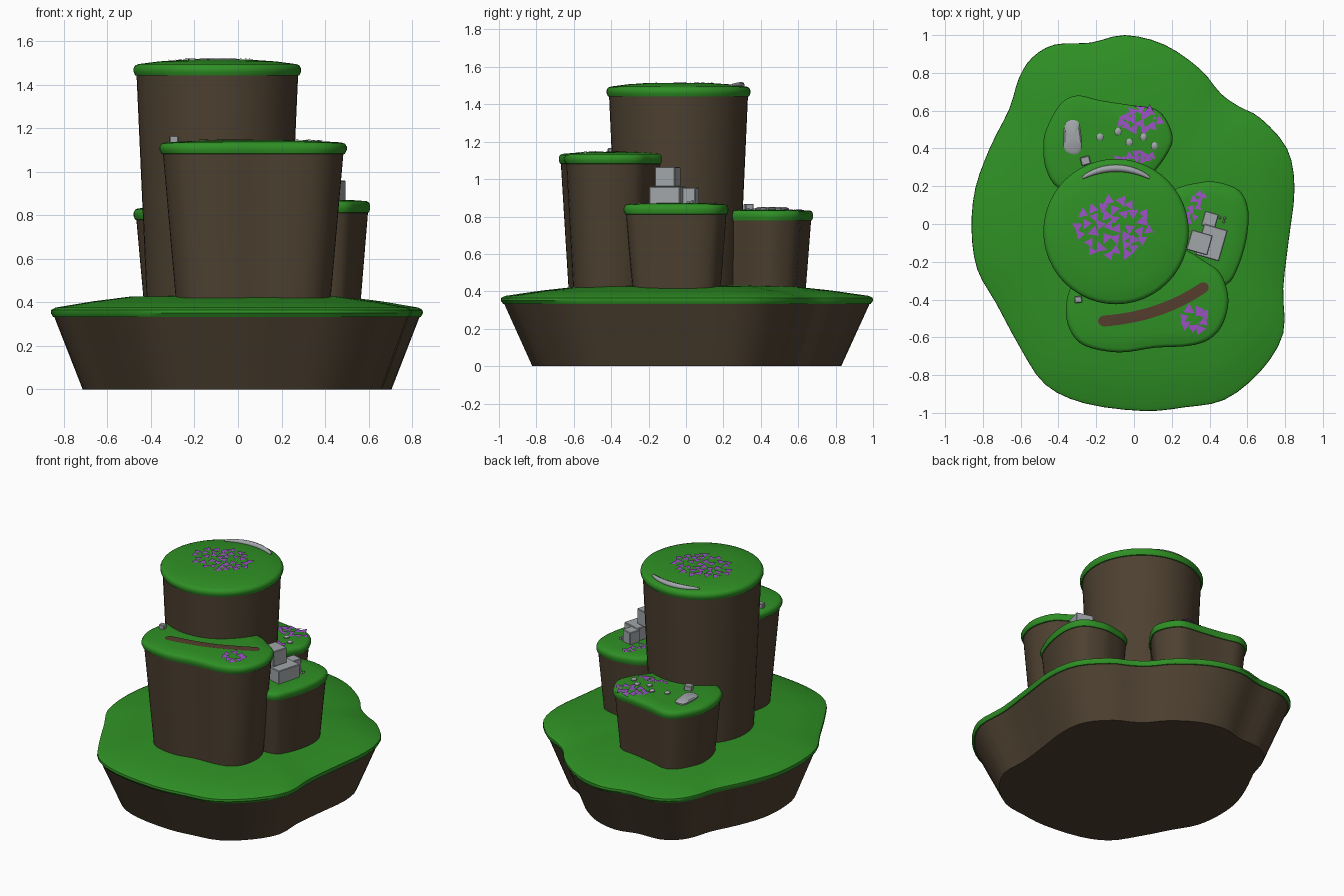
import bpy, bmesh, math, random
from mathutils import Vector, Matrix
from mathutils.bvhtree import BVHTree

if "Cube" in bpy.data.objects:
    bpy.data.objects.remove(bpy.data.objects["Cube"])

random.seed(4)


def material(name, rgb):
    m = bpy.data.materials.new(name)
    m.diffuse_color = (*rgb, 1)
    m.use_nodes = True
    m.node_tree.nodes["Principled BSDF"].inputs["Base Color"].default_value = m.diffuse_color
    return m


GRASS = material("grass green", (0.028, 0.28, 0.018))
DIRT = material("dirt brown", (0.075, 0.052, 0.030))
PATH = material("path brown", (0.090, 0.047, 0.027))
STONE = material("stone grey", (0.36, 0.38, 0.40))
PURPLE = material("flower purple", (0.33, 0.085, 0.55))


def finish(name, bm, mat, smooth=True):
    bmesh.ops.recalc_face_normals(bm, faces=bm.faces)
    me = bpy.data.meshes.new(name)
    bm.to_mesh(me)
    bm.free()
    ob = bpy.data.objects.new(name, me)
    bpy.context.collection.objects.link(ob)
    me.materials.append(mat)
    if smooth:
        bpy.ops.object.select_all(action='DESELECT')
        ob.select_set(True)
        bpy.context.view_layer.objects.active = ob
        bpy.ops.object.shade_smooth_by_angle(angle=math.radians(42))
    return ob


def smooth_loop(pts, n=4):
    """Closed Catmull-Rom loop through the outline points."""
    out, k = [], len(pts)
    for i in range(k):
        a, b, c, d = (Vector(pts[(i + j) % k]) for j in (-1, 0, 1, 2))
        for s in range(n):
            t = s / n
            out.append(0.5 * (2 * b + (c - a) * t + (2 * a - 5 * b + 4 * c - d) * t * t
                              + (3 * b - a - 3 * c + d) * t ** 3))
    return out


def loft(name, loop, centre, rings, mat):
    """Stack of scaled copies of an outline: rings are (scale, z), closed at both ends."""
    bm = bmesh.new()
    c = Vector(centre)
    rows = []
    for s, z in rings:
        rows.append([bm.verts.new((*(c + (p - c) * s), z)) for p in loop])
    n = len(loop)
    for lo, hi in zip(rows, rows[1:]):
        for i in range(n):
            bm.faces.new((lo[i], lo[(i + 1) % n], hi[(i + 1) % n], hi[i]))
    for row, z in ((rows[0], rings[0][1]), (rows[-1], rings[-1][1])):
        mid = bm.verts.new((c.x, c.y, z))
        for i in range(n):
            bm.faces.new((row[i], row[(i + 1) % n], mid))
    return finish(name, bm, mat)


def tower(name, loop, centre, z, foot, dome, foot_z=0.38):
    """Tapered dirt column with a rounded grass cap; returns a height lookup for the cap."""
    loft(name + "_dirt", loop, centre, [(foot, foot_z), (0.965, z - 0.045)], DIRT)
    cap = loft(name + "_grass", loop, centre,
               [(0.95, z - 0.055), (0.98, z - 0.052), (1.0, z - 0.035), (1.0, z - 0.02),
                (0.98, z - 0.006), (0.94, z), (0.7, z + dome * 0.6), (0.4, z + dome)], GRASS)
    tree = BVHTree.FromPolygons([v.co for v in cap.data.vertices],
                                [tuple(p.vertices) for p in cap.data.polygons])

    def height(x, y):
        hit = tree.ray_cast(Vector((x, y, 5)), Vector((0, 0, -1)))[0]
        return hit.z if hit else z
    return height


# Island base
base = smooth_loop([(-.05, 1), (-.23, .96), (-.42, .95), (-.54, .88), (-.61, .77), (-.66, .61),
                    (-.76, .41), (-.84, .19), (-.86, -.03), (-.83, -.24), (-.73, -.42),
                    (-.60, -.66), (-.47, -.85), (-.26, -.95), (.05, -.99), (.27, -.97),
                    (.48, -.93), (.67, -.78), (.79, -.58), (.79, -.34), (.82, -.08), (.85, .19),
                    (.81, .40), (.67, .56), (.56, .62), (.46, .69), (.35, .82), (.16, .95)], 3)
loft("island_dirt", base, (0, 0), [(0.83, 0), (0.985, 0.34)], DIRT)
loft("island_grass", base, (0, 0), [(0.97, 0.33), (0.988, 0.333), (1.0, 0.35), (0.998, 0.365),
                                    (0.975, 0.376), (0.78, 0.404), (0.58, 0.426), (0.4, 0.43)], GRASS)

# Towers
circle = [Vector((-.095 + .385 * math.cos(a * math.tau / 48), -.04 + .385 * math.sin(a * math.tau / 48)))
          for a in range(48)]
main_h = tower("main_tower", circle, (-.095, -.04), 1.495, 0.84, 0.02)
front = smooth_loop([(-.36, -.44), (-.34, -.56), (-.26, -.645), (-.08, -.68), (.11, -.655),
                     (.29, -.645), (.40, -.61), (.47, -.53), (.50, -.40), (.46, -.265),
                     (.37, -.195), (.25, -.13), (.05, -.12), (-.18, -.18), (-.32, -.31)])
front_h = tower("front_tower", front, (.07, -.38), 1.135, 0.82, 0.01)
side = smooth_loop([(.20, .17), (.35, .22), (.45, .22), (.56, .175), (.605, .07), (.595, -.08),
                    (.55, -.23), (.49, -.32), (.36, -.32), (.2, -.2), (.12, 0)])
side_h = tower("side_tower", side, (.34, -.03), 0.865, 0.83, 0.008)
back = smooth_loop([(-.48, .40), (-.465, .50), (-.39, .635), (-.30, .68), (-.18, .655), (-.02, .63),
                    (.11, .61), (.175, .545), (.205, .45), (.175, .37), (.11, .28), (0, .16),
                    (-.2, .1), (-.40, .19), (-.465, .29)])
back_h = tower("back_tower", back, (-.13, .38), 0.832, 0.86, 0.006)


# Flower patches: scattered flat triangles inside an ellipse (optionally with a hole)
def flowers(name, height, cx, cy, rx, ry, count, size=0.034, gap=0.044, hole=0.0, turn=0.0):
    bm, placed = bmesh.new(), []
    for _ in range(4000):
        if len(placed) == count:
            break
        a, r = random.uniform(0, math.tau), math.sqrt(random.uniform(hole * hole, 1))
        off = Matrix.Rotation(turn, 2) @ Vector((rx * r * math.cos(a), ry * r * math.sin(a)))
        p = Vector((cx, cy)) + off
        if any((p - q).length < gap for q in placed):
            continue
        placed.append(p)
        a = random.uniform(0, math.tau)
        vs = []
        for k in (0, 2.0, 4.0):
            s = size * random.uniform(0.8, 1.1)
            x, y = p.x + s * math.cos(a + k), p.y + s * math.sin(a + k)
            vs.append(bm.verts.new((x, y, height(x, y) + 0.005)))
        bm.faces.new(vs)
    ob = finish(name, bm, PURPLE, False)
    for poly in ob.data.polygons:
        if poly.normal.z < 0:
            poly.flip()


flowers("main_flowers", main_h, -.11, -.02, .195, .15, 48)
flowers("back_flowers", back_h, .035, .55, .105, .06, 15, gap=0.036)
flowers("back_flowers_strip", back_h, 0, .355, .10, .02, 9, size=0.028, gap=0.026)
flowers("side_flowers", side_h, .325, .09, .085, .028, 9, size=0.026, gap=0.026, turn=1.1)
flowers("front_flowers", front_h, .32, -.505, .06, .06, 10, gap=0.03, hole=0.7)

# Dirt path on the front tower
bm = bmesh.new()
a, b, c = Vector((-.19, -.515)), Vector((.14, -.50)), Vector((.39, -.32))
prev = None
for i in range(33):
    t = (1 - math.cos(math.pi * i / 32)) / 2
    p = a * (1 - t) ** 2 + b * 2 * t * (1 - t) + c * t * t
    d = ((b - a) * (1 - t) + (c - b) * t).normalized()
    e = min(1, min(t, 1 - t) / 0.05)
    w = max(0.002, 0.029 * math.sqrt(1 - (1 - e) ** 2))
    row = []
    for s in (-1, 0, 1):
        q = p + Vector((-d.y, d.x)) * w * s
        row.append(bm.verts.new((*q, front_h(q.x, q.y) + 0.005)))
    if prev:
        for k in (0, 1):
            bm.faces.new((prev[k], row[k], row[k + 1], prev[k + 1]))
    prev = row
path = finish("path", bm, PATH)
if path.data.polygons[0].normal.z < 0:
    path.data.flip_normals()

# Curved stone rim on the main tower, tapering to both ends
cu = bpy.data.curves.new("stone_rim", 'CURVE')
cu.dimensions = '3D'
cu.bevel_depth, cu.bevel_resolution, cu.use_fill_caps = 0.019, 2, True
sp = cu.splines.new('POLY')
sp.points.add(16)
for i, pt in enumerate(sp.points):
    t = i / 16
    ang = math.radians(122 - 64 * t)
    x, y = -.095 + .335 * math.cos(ang), -.04 + .335 * math.sin(ang)
    pt.co = (x, y, main_h(x, y) + 0.003, 1)
    pt.radius = 0.35 + 0.65 * math.sin(math.pi * t) ** 0.7
rim = bpy.data.objects.new("stone_rim", cu)
bpy.context.collection.objects.link(rim)
cu.materials.append(STONE)
bpy.ops.object.select_all(action='DESELECT')
rim.select_set(True)
bpy.context.view_layer.objects.active = rim
bpy.ops.object.convert(target='MESH')


# Stone blocks
def block(name, x, y, z0, z1, w, l, turn):
    bm = bmesh.new()
    bmesh.ops.create_cube(bm, size=1, matrix=Matrix.Translation((x, y, (z0 + z1) / 2))
                          @ Matrix.Rotation(math.radians(turn), 4, 'Z')
                          @ Matrix.Diagonal((w, l, z1 - z0, 1)))
    bmesh.ops.bevel(bm, geom=bm.edges[:], offset=0.004, segments=1, affect='EDGES')
    finish(name, bm, STONE, False)


block("ruin_base", .41, -.098, .86, .96, .13, .17, -16)
block("ruin_top", .347, -.098, .96, 1.065, .115, .11, -16)
block("ruin_side", .402, .022, .86, .955, .075, .08, -16)
block("back_block", -.257, .335, .82, .868, .05, .045, 15)
block("front_block", -.295, -.40, 1.13, 1.165, .04, .035, 5)

# Flat rounded slab and pebbles
slab = smooth_loop([(-.355, .545), (-.30, .545), (-.285, .50), (-.277, .41), (-.30, .372),
                    (-.345, .375), (-.372, .41), (-.37, .50)])
loft("back_slab", slab, (-.325, .46), [(1, .825), (1, .843), (.85, .85)], STONE)


def pebble(name, height, x, y, r):
    loop = [Vector((x + r * math.cos(k * math.tau / 8), y + 1.15 * r * math.sin(k * math.tau / 8)))
            for k in range(8)]
    z = height(x, y)
    loft(name, loop, (x, y), [(1, z - .008), (1, z + .006), (.6, z + .012)], STONE)


for i, (x, y) in enumerate([(-.18, .46), (-.085, .49), (-.025, .433), (.05, .46), (.108, .413)]):
    pebble(f"back_pebble_{i}", back_h, x, y, .018)
for i, (x, y) in enumerate([(.455, .035), (.475, .012), (.48, .03)]):
    pebble(f"side_pebble_{i}", side_h, x, y, .007)
